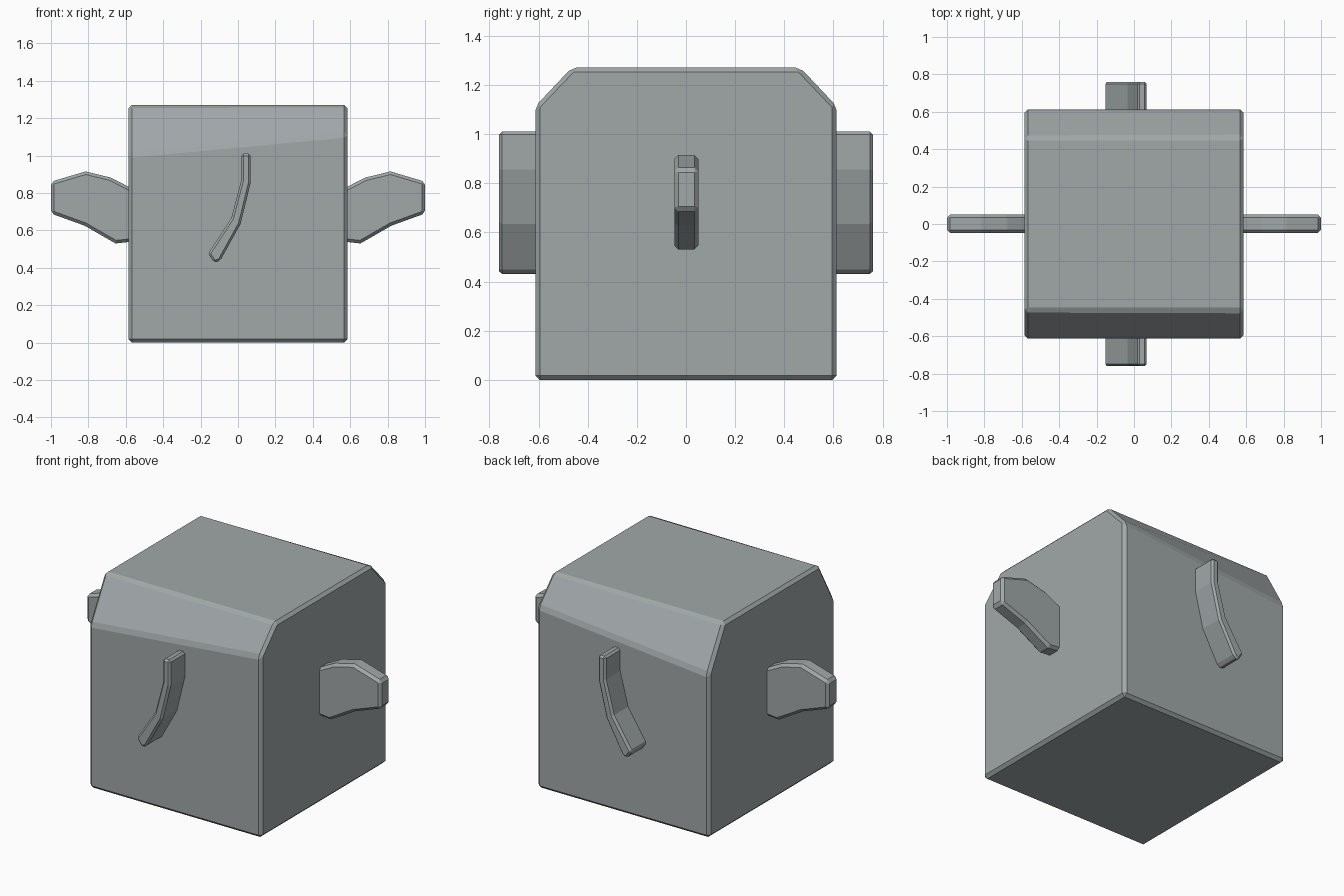
import bpy, bmesh
from mathutils import Vector

if "Cube" in bpy.data.objects:
    bpy.data.objects.remove(bpy.data.objects["Cube"])

# Dark blue-grey finish shared by every part
grey = bpy.data.materials.new("slate_grey")
grey.diffuse_color = (0.355, 0.39, 0.395, 1)
grey.use_nodes = True
grey.node_tree.nodes["Principled BSDF"].inputs["Base Color"].default_value = grey.diffuse_color


def loft(name, ring_a, ring_b, bevel, limit):
    """Solid between two matching outlines, with chamfered edges."""
    bm = bmesh.new()
    a = [bm.verts.new(p) for p in ring_a]
    b = [bm.verts.new(p) for p in ring_b]
    bm.faces.new(a)
    bm.faces.new(list(reversed(b)))
    n = len(a)
    for i in range(n):
        j = (i + 1) % n
        bm.faces.new((a[j], a[i], b[i], b[j]))
    bmesh.ops.recalc_face_normals(bm, faces=bm.faces)
    me = bpy.data.meshes.new(name)
    bm.to_mesh(me)
    bm.free()
    me.materials.append(grey)
    ob = bpy.data.objects.new(name, me)
    bpy.context.collection.objects.link(ob)
    mod = ob.modifiers.new("chamfer", 'BEVEL')
    mod.width = bevel
    mod.segments = 1
    mod.limit_method = 'ANGLE'
    mod.angle_limit = limit
    return ob


def plate(name, outline, y0, y1, bevel, limit):
    """Extrude an x-z outline along y."""
    return loft(name, [(x, y0, z) for x, z in outline],
                [(x, y1, z) for x, z in outline], bevel, limit)


# Body: block with sloped front and back top edges, deeper on the left
def body_ring(x, shoulder):
    half = [(0.613, 0.0), (0.613, shoulder), (0.465, 1.27)]
    return ([Vector((x, y, z)) for y, z in half] +
            [Vector((x, -y, z)) for y, z in reversed(half)])


loft("body", body_ring(-0.585, 1.005), body_ring(0.585, 1.115), 0.018, 0.45)

# Curved blades standing out of the front and back
blade = [(0.018, 1.01), (0.068, 1.01), (0.068, 0.855), (0.014, 0.635),
         (-0.095, 0.438), (-0.127, 0.427), (-0.16, 0.475),
         (-0.036, 0.665), (0.018, 0.87)]
for name, y0, y1 in (("front_blade", -0.76, -0.55), ("back_blade", 0.55, 0.76)):
    plate(name, blade, y0, y1, 0.012, 0.7)

# Wing-shaped side handles
wing = [(0.52, 0.80), (0.68, 0.882), (0.815, 0.915), (1.0, 0.86),
        (1.0, 0.69), (0.82, 0.625), (0.655, 0.53), (0.52, 0.545)]
for name, s in (("right_wing", 1), ("left_wing", -1)):
    plate(name, [(s * x, z) for x, z in wing], -0.047, 0.05, 0.016, 0.9)
